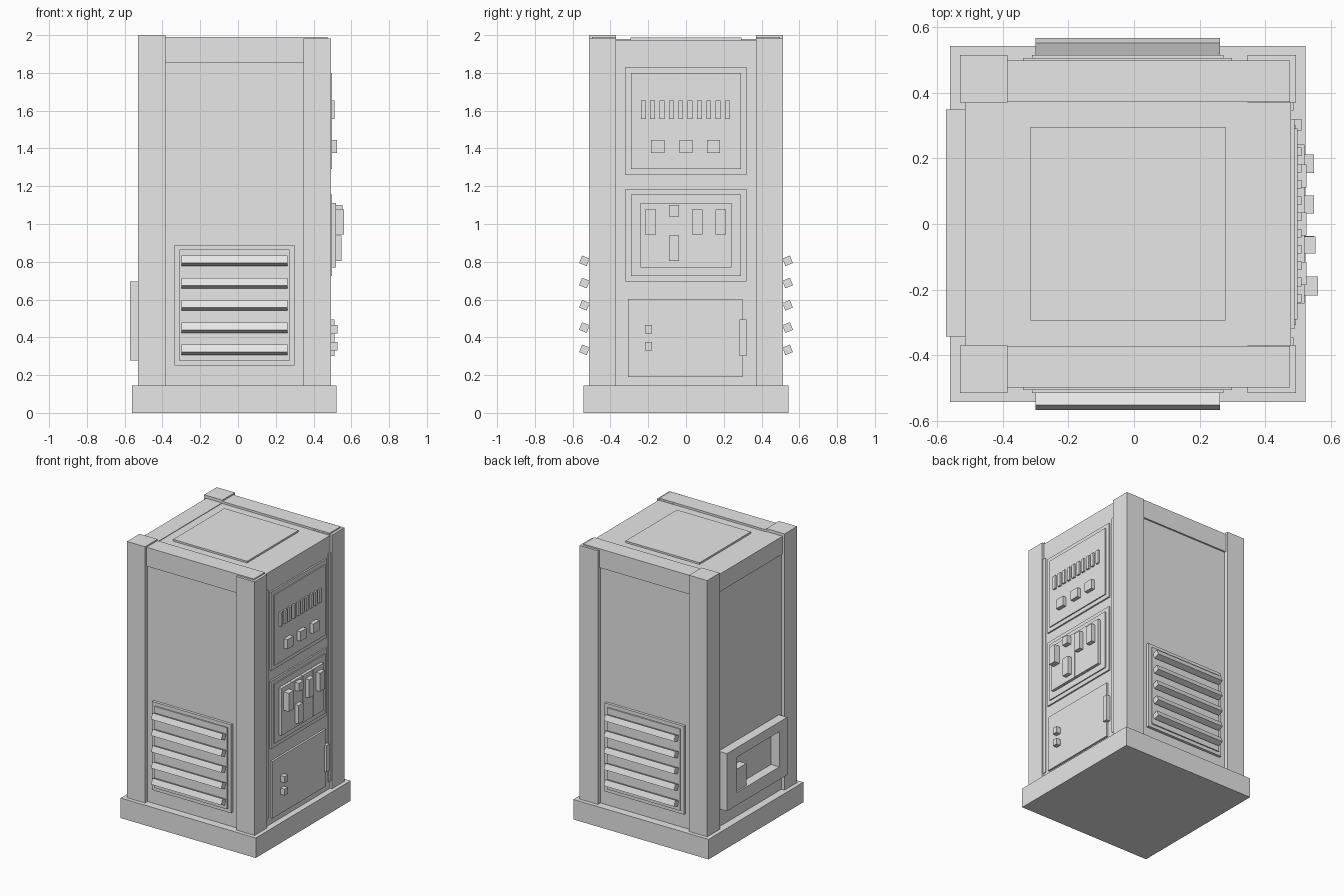
import bpy, math

grey = bpy.data.materials.new("plain_grey")
grey.diffuse_color = (0.8, 0.8, 0.8, 1)


def box(name, x, y, z, tilt=0.0):
    """Box from (min, max) pairs, optionally tilted about x."""
    x, y, z = sorted(x), sorted(y), sorted(z)
    c = [(a[0] + a[1]) / 2 for a in (x, y, z)]
    h = [(a[1] - a[0]) / 2 for a in (x, y, z)]
    verts = [(i * h[0], j * h[1], k * h[2]) for i in (-1, 1) for j in (-1, 1) for k in (-1, 1)]
    faces = [(0, 1, 3, 2), (4, 6, 7, 5), (0, 4, 5, 1), (2, 3, 7, 6), (0, 2, 6, 4), (1, 5, 7, 3)]
    me = bpy.data.meshes.new(name)
    me.from_pydata(verts, [], faces)
    me.materials.append(grey)
    ob = bpy.data.objects.new(name, me)
    ob.location = c
    ob.rotation_euler.x = tilt
    bpy.context.collection.objects.link(ob)
    return ob


# Plinth, cabinet core and roof hatch
box("plinth", (-0.56, 0.522), (-0.542, 0.542), (0, 0.145))
box("cabinet_core", (-0.505, 0.478), (-0.485, 0.485), (0.14, 1.975))
box("roof_hatch", (-0.315, 0.278), (-0.293, 0.295), (1.97, 1.988))
box("rear_top_rail", (-0.514, -0.388), (-0.37, 0.37), (1.85, 1.979))

for s, side in ((-1, "front"), (1, "back")):
    # Corner posts and top rails
    box(side + "_left_post", (-0.53, -0.385), (s * 0.37, s * 0.514), (0.14, 2.0))
    box(side + "_right_post", (0.346, 0.493), (s * 0.37, s * 0.514), (0.14, 1.981))
    box(side + "_top_rail", (-0.386, 0.474), (s * 0.371, s * 0.497), (1.853, 1.99))
    box(side + "_trim_strip", (0.46, 0.485), (s * 0.345, s * 0.371), (0.2, 1.855))
    # Vent with tilted louvres
    box(side + "_vent_frame", (-0.337, 0.298), (s * 0.47, s * 0.505), (0.25, 0.89))
    box(side + "_vent_plate", (-0.31, 0.272), (s * 0.47, s * 0.514), (0.275, 0.865))
    for i in range(5):
        z = 0.334 + i * 0.1178
        box(f"{side}_louvre_{i}", (-0.30, 0.262), (s * 0.538 - 0.0215, s * 0.538 + 0.0215),
            (z - 0.0215, z + 0.0215), math.radians(22) * s)

# Upper and middle control panels
for name, z0, z1 in (("upper", 1.26, 1.83), ("middle", 0.695, 1.185)):
    box(name + "_panel_frame", (0.46, 0.489), (-0.32, 0.32), (z0, z1))
    box(name + "_panel_plate", (0.46, 0.497), (-0.29, 0.29), (z0 + 0.03, z1 - 0.03))

# Row of bars and three buttons
for i in range(10):
    y = -0.226 + i * 0.0495
    box(f"indicator_bar_{i}", (0.48, 0.51), (y - 0.013, y + 0.013), (1.555, 1.655))
for i, y in enumerate((-0.15, 0.0, 0.146)):
    box(f"button_{i}", (0.48, 0.525), (y - 0.035, y + 0.035), (1.375, 1.445))

# Breaker cards and their switches
for i in range(4):
    y = -0.243 + i * 0.1215
    box(f"breaker_card_{i}", (0.48, 0.518), (y + 0.001, y + 0.1205), (0.77, 1.112))
for i, (y0, y1, z0, z1, x) in enumerate((
        (-0.218, -0.16, 0.945, 1.078, 0.56), (-0.09, -0.038, 1.04, 1.1, 0.552),
        (-0.09, -0.036, 0.805, 0.938, 0.548), (0.032, 0.087, 0.945, 1.078, 0.548),
        (0.155, 0.212, 0.945, 1.078, 0.548))):
    box(f"breaker_switch_{i}", (0.5, x), (y0, y1), (z0, z1))

# Lower door with latches and hinge
box("lower_door", (0.46, 0.493), (-0.308, 0.3), (0.19, 0.602))
for i, z in enumerate((0.352, 0.443)):
    box(f"door_latch_{i}", (0.48, 0.527), (-0.218, -0.18), (z - 0.023, z + 0.023))
box("door_hinge", (0.47, 0.51), (0.284, 0.32), (0.302, 0.495))

# Open box frame on the left side with a block inside
box("side_frame_bottom", (-0.572, -0.5), (-0.342, 0.348), (0.278, 0.37))
box("side_frame_top", (-0.572, -0.5), (-0.342, 0.348), (0.625, 0.695))
box("side_frame_left", (-0.572, -0.5), (-0.342, -0.25), (0.37, 0.625))
box("side_frame_right", (-0.572, -0.5), (0.235, 0.348), (0.37, 0.625))
box("side_block", (-0.56, -0.5), (0.11, 0.235), (0.37, 0.53))
